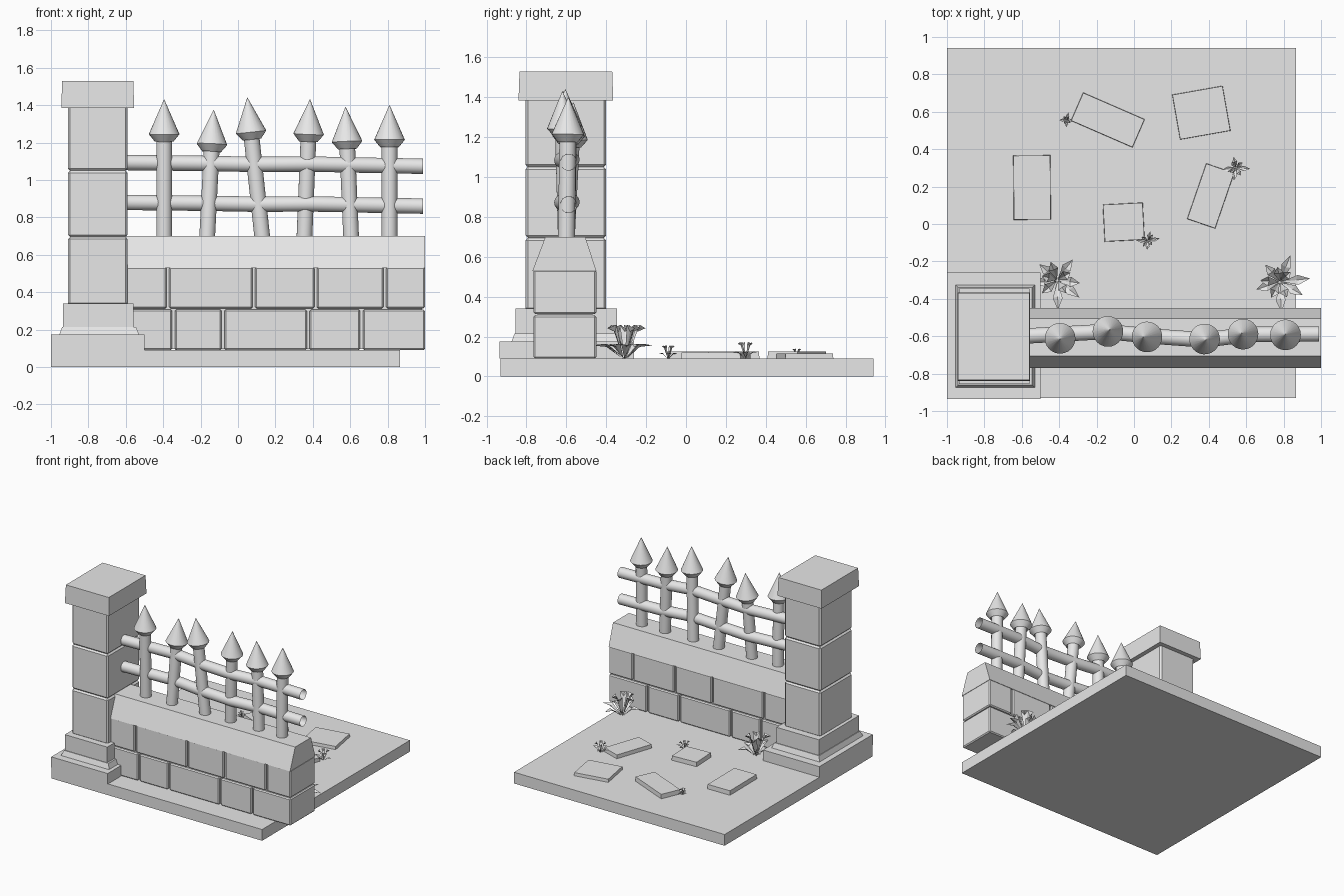
import bpy, bmesh, math, random
from mathutils import Vector, Matrix

random.seed(4)
cube = bpy.data.objects.get("Cube")
if cube:
    bpy.data.objects.remove(cube)

stone = bpy.data.materials.new("plain grey")
stone.use_nodes = True
GREY = (0.8, 0.8, 0.8, 1)
stone.diffuse_color = GREY
bsdf = stone.node_tree.nodes["Principled BSDF"]
bsdf.inputs["Base Color"].default_value = GREY


def finish(name, bm, smooth=False, fix=True):
    if fix:
        bmesh.ops.recalc_face_normals(bm, faces=bm.faces)
    mesh = bpy.data.meshes.new(name)
    bm.to_mesh(mesh)
    bm.free()
    mesh.materials.append(stone)
    obj = bpy.data.objects.new(name, mesh)
    bpy.context.collection.objects.link(obj)
    if smooth:
        bpy.ops.object.select_all(action="DESELECT")
        obj.select_set(True)
        bpy.context.view_layer.objects.active = obj
        bpy.ops.object.shade_smooth_by_angle(angle=math.radians(35))
    return obj


def block(name, x, y, z, bevel=0, top_inset=0):
    """Box from (min, max) ranges, optionally chamfered or tapered."""
    bm = bmesh.new()
    size = [r[1] - r[0] for r in (x, y, z)]
    mid = [(r[1] + r[0]) / 2 for r in (x, y, z)]
    bmesh.ops.create_cube(bm, size=1, matrix=Matrix.Translation(mid) @ Matrix.Diagonal((*size, 1)))
    for v in bm.verts:
        if v.co.z > mid[2]:
            v.co.x -= math.copysign(top_inset, v.co.x - mid[0])
            v.co.y -= math.copysign(top_inset, v.co.y - mid[1])
    if bevel:
        bmesh.ops.bevel(bm, geom=bm.edges[:], offset=bevel, segments=1, affect="EDGES")
    return finish(name, bm)


def tube(name, rings, axis, sides=24, caps=False):
    """Skin round rings given as (centre, radius), all square to one axis."""
    bm = bmesh.new()
    turn = Vector(axis).to_track_quat("Z", "Y")
    loops = []
    for centre, radius in rings:
        angles = [2 * math.pi * i / sides for i in range(sides)]
        loops.append([bm.verts.new(Vector(centre) + turn @ Vector((radius * math.cos(a), radius * math.sin(a), 0)))
                      for a in angles])
    for a, b in zip(loops, loops[1:]):
        for i in range(sides):
            j = (i + 1) % sides
            bm.faces.new((a[i], a[j], b[j], b[i]))
    if caps:
        bm.faces.new(loops[0])
        bm.faces.new(loops[-1])
    return finish(name, bm, smooth=True)


# Ground slab
block("ground_slab", (-1, 0.865), (-0.93, 0.94), (0, 0.09))

# Pillar: stepped foot, three chamfered shaft stones, cap
block("pillar_plinth", (-1, -0.5), (-0.935, -0.26), (0.09, 0.175))
block("pillar_step", (-0.955, -0.53), (-0.875, -0.325), (0.175, 0.215), top_inset=0.015)
block("pillar_foot", (-0.935, -0.56), (-0.855, -0.345), (0.21, 0.34))
for i, (low, high) in enumerate([(0.33, 0.695), (0.695, 1.05), (1.05, 1.4)]):
    block(f"pillar_stone_{i + 1}", (-0.91, -0.59), (-0.805, -0.4), (low, high), bevel=0.012)
block("pillar_cap", (-0.945, -0.555), (-0.84, -0.365), (1.385, 1.53), top_inset=0.005)

# Wall: recessed core, two courses of chamfered bricks, sloped coping
block("wall_core", (-0.62, 0.985), (-0.745, -0.47), (0.095, 0.54))
courses = {
    "lower": ((0.09, 0.307), [-0.62, -0.345, -0.08, 0.375, 0.66, 1.0]),
    "upper": ((0.313, 0.535), [-0.62, -0.375, 0.085, 0.415, 0.785, 1.0]),
}
for label, (height, joints) in courses.items():
    for i, (a, b) in enumerate(zip(joints, joints[1:])):
        end = b if i == len(joints) - 2 else b - 0.007
        block(f"{label}_brick_{i + 1}", (a + 0.007, end), (-0.765, -0.45), height, bevel=0.008)

bm = bmesh.new()
section = [(-0.77, 0.53), (-0.45, 0.53), (-0.505, 0.7), (-0.705, 0.7)]
face = bm.faces.new([bm.verts.new((-0.6, y, z)) for y, z in section])
extruded = bmesh.ops.extrude_face_region(bm, geom=[face])["geom"]
bmesh.ops.translate(bm, vec=(1.6, 0, 0), verts=[g for g in extruded if isinstance(g, bmesh.types.BMVert)])
finish("wall_coping", bm)

# Fence posts with flared spear heads: base x, tip x, tip y, tip z
posts = [(-0.395, -0.395, -0.615, 1.43), (-0.165, -0.13, -0.565, 1.375),
         (0.13, 0.05, -0.605, 1.44), (0.355, 0.385, -0.62, 1.43),
         (0.605, 0.575, -0.585, 1.39), (0.81, 0.81, -0.59, 1.4)]
for i, (base_x, tip_x, tip_y, tip_z) in enumerate(posts):
    foot, tip = Vector((base_x, -0.6, 0.69)), Vector((tip_x, tip_y, tip_z))
    axis = (tip - foot).normalized()
    profile = [(0.2, 0.042), (0.225, 0.05), (0.185, 0.082), (0, 0.001)]
    rings = [(foot, 0.042)] + [(tip - axis * back, r) for back, r in profile]
    tube(f"fence_post_{i + 1}", rings, axis, caps=True)

# Two gently wavering rails, hollow at the ends
path = [(-0.6, -0.6, 0.01), (-0.15, -0.575, 0.005), (0.1, -0.6, 0), (0.38, -0.62, 0.002),
        (0.62, -0.59, -0.003), (0.99, -0.588, -0.01)]
for label, height in (("lower", 0.87), ("upper", 1.083)):
    tube(f"{label}_rail", [((x, y, height + dz), 0.041) for x, y, dz in path], (1, 0, 0))

# Paving stones: centre x, centre y, width, depth, turn in degrees, top height
pavers = [(-0.14, 0.556, 0.36, 0.165, -23.5, 0.125), (0.36, 0.595, 0.275, 0.245, 10, 0.115),
          (-0.545, 0.195, 0.2, 0.345, 0.5, 0.125), (-0.055, 0.01, 0.215, 0.2, 3, 0.125),
          (0.41, 0.15, 0.16, 0.315, -19, 0.12)]
for i, (x, y, w, d, turn, top) in enumerate(pavers):
    stone_obj = block(f"paving_stone_{i + 1}", (-w / 2, w / 2), (-d / 2, d / 2), (0.08, top), top_inset=0.002)
    stone_obj.location = (x, y, 0)
    stone_obj.rotation_euler.z = math.radians(turn)


def plant(name, x, y, size, leaves):
    """Tuft of folded pointed leaves that arch outward."""
    bm = bmesh.new()
    for k in range(leaves):
        angle = 2 * math.pi * k / leaves + random.uniform(-0.25, 0.25)
        reach = size * random.uniform(0.75, 1.1)
        lift = size * (1.15 if k % 2 else 0.5)
        if k % 2:
            reach *= 0.65
        turn = Matrix.Rotation(angle, 4, "Z")

        def point(along, side, up):
            return bm.verts.new(turn @ Vector((along * reach, side * size, up * lift)))
        root, tip = point(0.05, 0, 0), point(1, 0, 0.85)
        spine = point(0.55, 0, 0.75)
        for side in (-0.17, 0.17):
            edge = point(0.6, side, 0.95)
            bm.faces.new((root, spine, edge))
            bm.faces.new((spine, tip, edge))
    obj = finish(name, bm)
    obj.location = (x, y, 0.09)


# Weeds along the wall and beside the paving
plant("large_weed_right", -0.41, -0.3, 0.155, 11)
plant("large_weed_left", 0.78, -0.31, 0.155, 11)
for i, (x, y, size) in enumerate([(-0.36, 0.555, 0.045), (0.545, 0.3, 0.075), (0.075, -0.09, 0.06)]):
    plant(f"small_weed_{i + 1}", x, y, size, 8)
